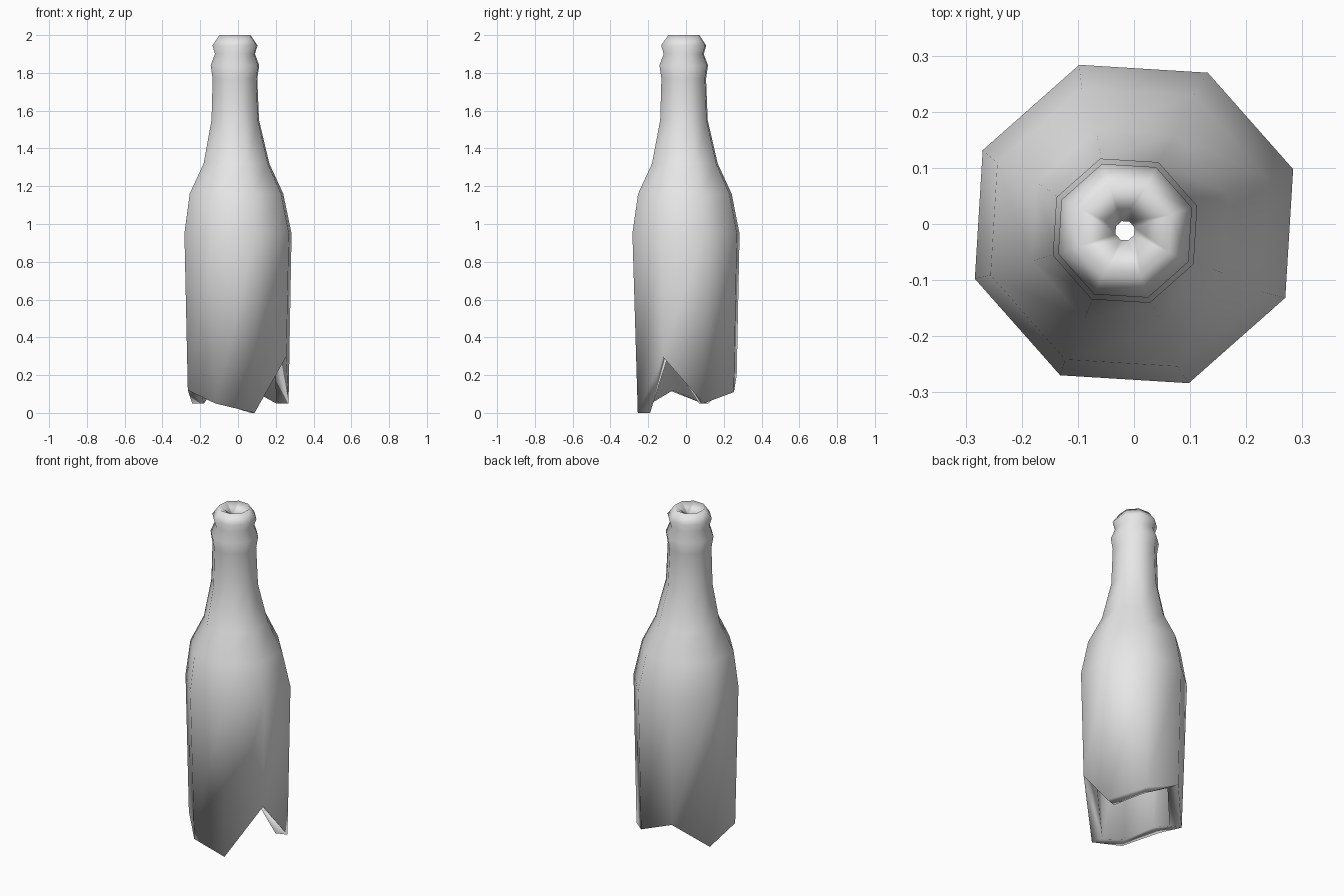
import bpy
import bmesh
from math import cos, sin, radians

cube = bpy.data.objects.get("Cube")
if cube:
    bpy.data.objects.remove(cube, do_unlink=True)

SIDES = 8
START = 19.0      # turn of the first corner, in degrees
WALL = 0.069      # glass thickness

# Glass colour
glass = bpy.data.materials.new("pale grey glass")
glass.use_nodes = True
colour = (0.8, 0.8, 0.8, 1.0)
glass.diffuse_color = colour
glass.node_tree.nodes["Principled BSDF"].inputs["Base Color"].default_value = colour

# Outer profile above the break: radius, height, lean of the axis
outer = [(0.300, 0.95, 0.0), (0.262, 1.16, 0.5), (0.184, 1.32, 0.5),
         (0.133, 1.55, 0.9), (0.125, 1.77, 1.0), (0.136, 1.84, 1.0),
         (0.112, 1.90, 1.0), (0.126, 1.945, 1.0), (0.087, 2.0, 1.0)]

# Inner profile, from the mouth down to the body
inner = [(0.018, 1.955, 1.0), (0.050, 1.90, 1.0)]
inner += [(r - WALL, z, lean) for r, z, lean in reversed(outer[:5])]

# Height and radius of each corner of the jagged break
break_heights = [0.05, 0.11, 0.20, 0.05, 0.12, 0.05, 0.0, 0.30]
break_radii = [0.283, 0.282, 0.284, 0.270, 0.281, 0.275, 0.270, 0.285]

bm = bmesh.new()


def corner(i, r, z, lean=0.0):
    a = radians(START + i * 360 / SIDES)
    return bm.verts.new((r * cos(a) - 0.016 * lean, r * sin(a) - 0.012 * lean, z))


def ring(r, z, lean):
    return [corner(i, r, z, lean) for i in range(SIDES)]


def broken_ring(inset):
    return [corner(i, r - inset, z)
            for i, (r, z) in enumerate(zip(break_radii, break_heights))]


# Outside wall, mouth, inside wall and broken rim form one closed loop of rings
rings = [broken_ring(0)] + [ring(*p) for p in outer + inner] + [broken_ring(WALL)]
for low, high in zip(rings, rings[1:] + rings[:1]):
    for i in range(SIDES):
        j = (i + 1) % SIDES
        face = bm.faces.new((low[i], low[j], high[j], high[i]))
        face.smooth = True
bmesh.ops.recalc_face_normals(bm, faces=bm.faces[:])

mesh = bpy.data.meshes.new("broken_bottle")
bm.to_mesh(mesh)
bm.free()
mesh.materials.append(glass)
bottle = bpy.data.objects.new("broken_bottle", mesh)
bpy.context.collection.objects.link(bottle)
